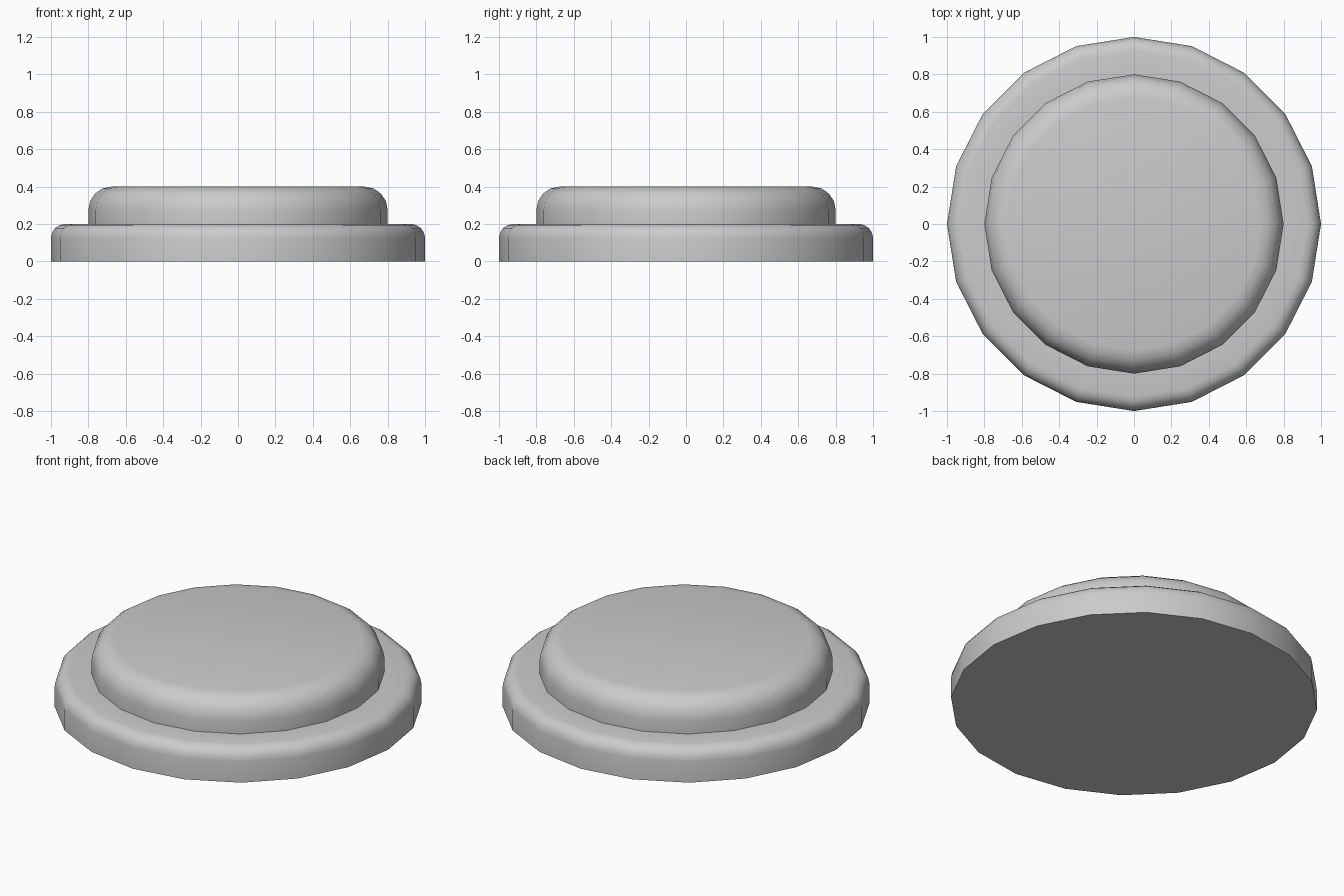
import bpy, bmesh, math

if "Cube" in bpy.data.objects:
    bpy.data.objects.remove(bpy.data.objects["Cube"])

SIDES = 20


def rounded_corner(radius, top, bevel, steps=4):
    """Profile points (r, z) of a quarter-round from the side wall to the top."""
    pts = []
    for i in range(steps + 1):
        a = math.pi / 2 * i / steps
        pts.append((radius - bevel + bevel * math.cos(a),
                    top - bevel + bevel * math.sin(a)))
    return pts


def lathe(name, profile):
    """Spin a profile around z and cap both ends."""
    bm = bmesh.new()
    rings = []
    for r, z in profile:
        rings.append([bm.verts.new((r * math.cos(2 * math.pi * k / SIDES),
                                    r * math.sin(2 * math.pi * k / SIDES), z))
                      for k in range(SIDES)])
    for lo, hi in zip(rings, rings[1:]):
        for k in range(SIDES):
            n = (k + 1) % SIDES
            bm.faces.new((lo[k], lo[n], hi[n], hi[k]))
    bm.faces.new(list(reversed(rings[0])))
    bm.faces.new(rings[-1])
    mesh = bpy.data.meshes.new(name)
    bm.to_mesh(mesh)
    bm.free()
    obj = bpy.data.objects.new(name, mesh)
    bpy.context.collection.objects.link(obj)
    bpy.ops.object.select_all(action='DESELECT')
    obj.select_set(True)
    bpy.context.view_layer.objects.active = obj
    bpy.ops.object.shade_smooth_by_angle(angle=math.radians(40))
    return obj


# Wide base flange, then the narrower raised tier, as one closed solid
profile = [(1.0, 0.0)]
profile += rounded_corner(1.0, 0.2, 0.075)
profile += [(0.8, 0.2)]
profile += rounded_corner(0.8, 0.4, 0.125)
lathe("stepped_button", profile)
